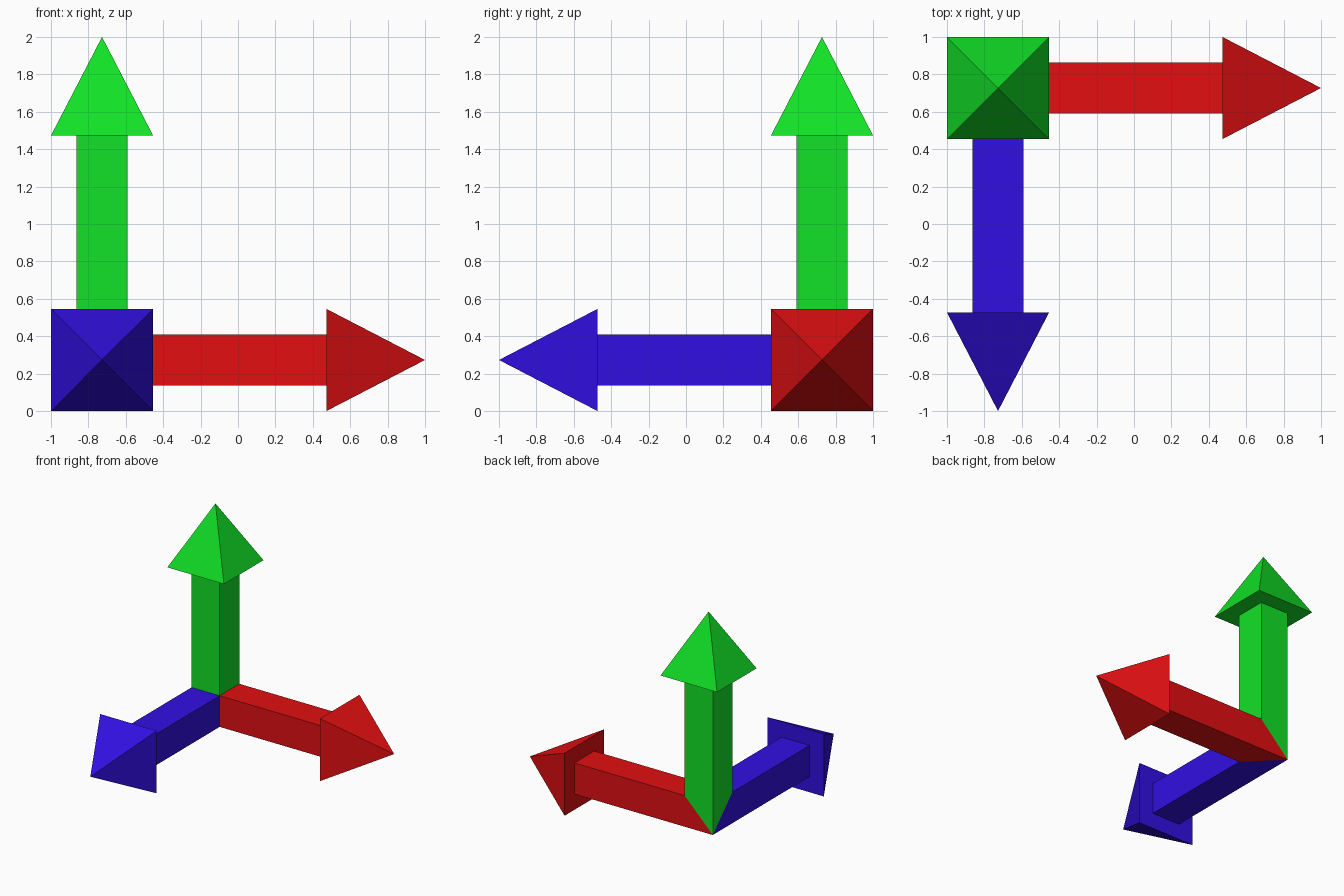
import bpy, bmesh
from mathutils import Vector

if "Cube" in bpy.data.objects:
    bpy.data.objects.remove(bpy.data.objects["Cube"])

CENTRE = Vector((-0.727, 0.727, 0.273))   # where the three arrows meet
H = 0.136      # half width of shaft
W = 0.273      # half width of head
NECK = 1.20    # centre to base of head
TIP = 1.727    # centre to tip

CORNERS = [(-1, -1), (1, -1), (1, 1), (-1, 1)]


def arrow(name, u, a, b, colour):
    """Square arrow along u; a and b are the directions of the other two arrows."""
    u, a, b = Vector(u), Vector(a), Vector(b)
    bm = bmesh.new()

    def ring(half, heights):
        return [bm.verts.new(CENTRE + a * s * half + b * t * half + u * h)
                for (s, t), h in zip(CORNERS, heights)]

    # mitred foot: only the outer corner reaches the far end of the joint
    foot = ring(H, [-H, H, H, H])
    neck = ring(H, [NECK] * 4)
    brim = ring(W, [NECK] * 4)
    tip = bm.verts.new(CENTRE + u * TIP)
    for i in range(4):
        j = (i + 1) % 4
        bm.faces.new((foot[i], foot[j], neck[j], neck[i]))
        bm.faces.new((neck[i], neck[j], brim[j], brim[i]))
        bm.faces.new((brim[i], brim[j], tip))
    # the ring order is clockwise when a, b, u are left-handed
    if a.cross(b).dot(u) < 0:
        bmesh.ops.reverse_faces(bm, faces=bm.faces[:])

    mesh = bpy.data.meshes.new(name)
    bm.to_mesh(mesh)
    bm.free()
    mat = bpy.data.materials.new(name.split("_")[0])
    mat.diffuse_color = (*colour, 1)
    mat.use_nodes = True
    mat.node_tree.nodes["Principled BSDF"].inputs["Base Color"].default_value = mat.diffuse_color
    mesh.materials.append(mat)
    bpy.context.collection.objects.link(bpy.data.objects.new(name, mesh))


RIGHT, FRONT, UP = (1, 0, 0), (0, -1, 0), (0, 0, 1)
arrow("red_arrow", RIGHT, FRONT, UP, (0.76, 0.0048, 0.0060))
arrow("green_arrow", UP, RIGHT, FRONT, (0.0060, 0.76, 0.020))
arrow("blue_arrow", FRONT, UP, RIGHT, (0.031, 0.0048, 0.76))
